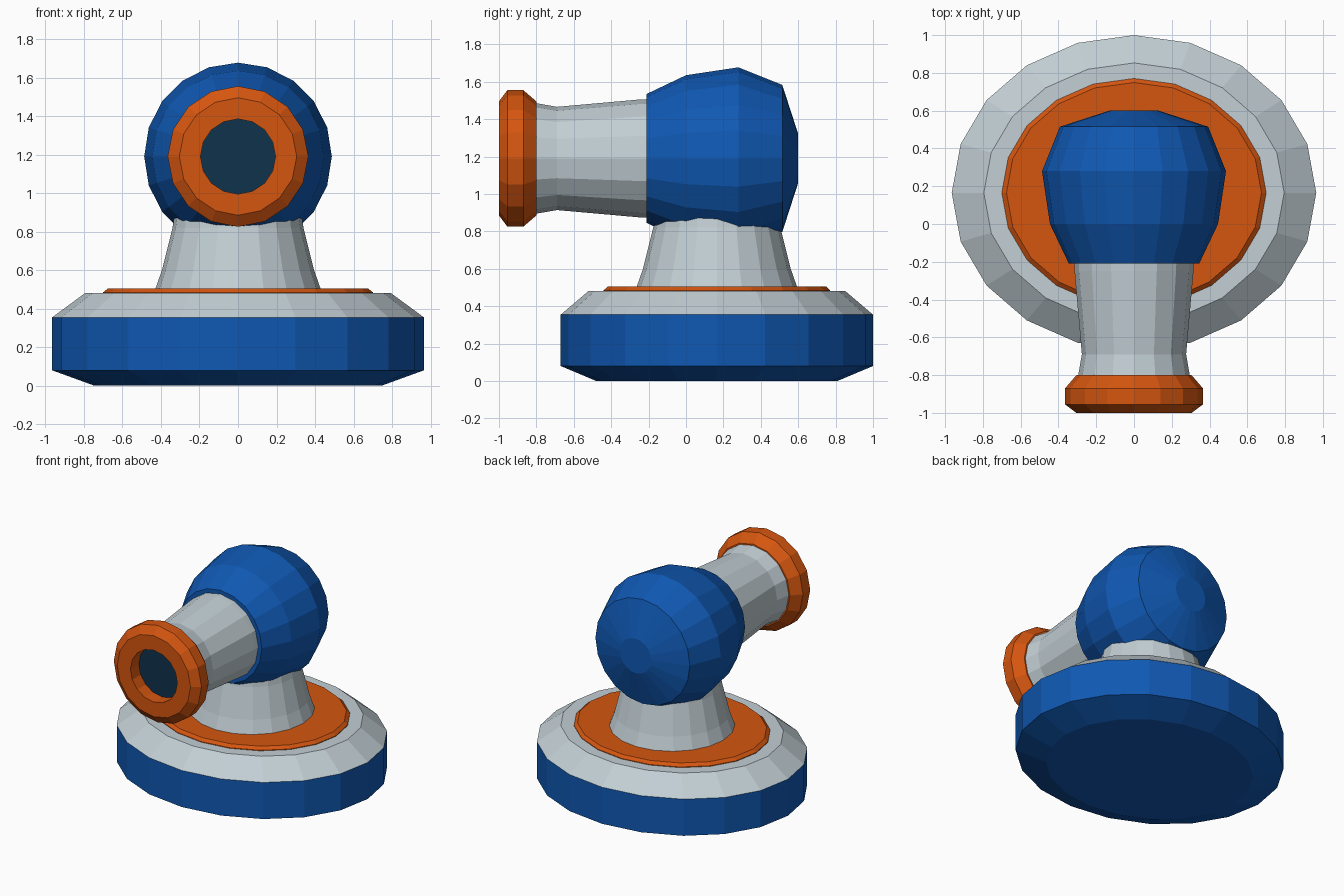
import bpy, bmesh
from math import cos, sin, pi

cube = bpy.data.objects.get("Cube")
if cube:
    bpy.data.objects.remove(cube, do_unlink=True)


def material(name, rgb):
    mat = bpy.data.materials.new(name)
    mat.use_nodes = True
    colour = (*rgb, 1)
    mat.diffuse_color = colour
    mat.node_tree.nodes["Principled BSDF"].inputs["Base Color"].default_value = colour
    return mat


blue = material("blue", (0.005, 0.098, 0.45))
orange = material("orange", (0.66, 0.092, 0.005))
grey = material("pale grey", (0.54, 0.62, 0.66))
dark = material("dark navy", (0.005, 0.032, 0.072))


def lathe(name, mat, profile, place, sides):
    """Revolve (radius, distance) pairs into a closed, flat-shaded solid."""
    bm = bmesh.new()
    rings = []
    for r, d in profile:
        angles = [2 * pi * i / sides for i in range(sides)]
        rings.append([bm.verts.new(place(r * sin(a), r * cos(a), d)) for a in angles])
    for low, high in zip(rings, rings[1:]):
        for i in range(sides):
            j = (i + 1) % sides
            bm.faces.new((low[i], low[j], high[j], high[i]))
    bm.faces.new(rings[0])
    bm.faces.new(rings[-1])
    bmesh.ops.recalc_face_normals(bm, faces=bm.faces)
    mesh = bpy.data.meshes.new(name)
    bm.to_mesh(mesh)
    bm.free()
    mesh.materials.append(mat)
    obj = bpy.data.objects.new(name, mesh)
    bpy.context.collection.objects.link(obj)
    return obj


BASE_Y = 0.165   # centre of the stand
AXIS_Z = 1.19    # height of the barrel axis


def oval(u, v, d):
    return (u, BASE_Y + v * 0.865, d)


def upright(u, v, d):
    return (u, BASE_Y + v, d)


def forward(u, v, d):
    return (u, d, AXIS_Z + v)


# Oval stand
lathe("base_tub", blue, [(0.745, 0), (0.965, 0.08), (0.965, 0.355)], oval, 20)
lathe("base_rim", grey, [(0.965, 0.355), (0.795, 0.48)], oval, 20)
lathe("base_disc", orange, [(0.70, 0.475), (0.70, 0.485), (0.675, 0.505)], oval, 20)

# Flared neck
lathe("neck", grey, [(0.43, 0.5), (0.395, 0.6), (0.34, 0.82), (0.325, 0.92)],
      upright, 20)

# Rounded head
lathe("head", blue, [(0.345, -0.21), (0.445, 0), (0.487, 0.28), (0.393, 0.515),
                     (0.13, 0.6)], forward, 20)

# Barrel
lathe("barrel", grey, [(0.317, -0.2), (0.315, -0.25), (0.276, -0.69), (0.297, -0.81)],
      forward, 16)

# Muzzle ring with a recessed bore whose end is dark
muzzle = lathe("muzzle", orange, [(0.305, -0.8), (0.365, -0.87), (0.365, -0.955),
                                  (0.305, -1.0), (0.195, -1.0), (0.195, -0.9)],
               forward, 16)
muzzle.data.materials.append(dark)
for face in muzzle.data.polygons:
    if len(face.vertices) == 16 and face.center.y < -0.85:
        face.material_index = 1
